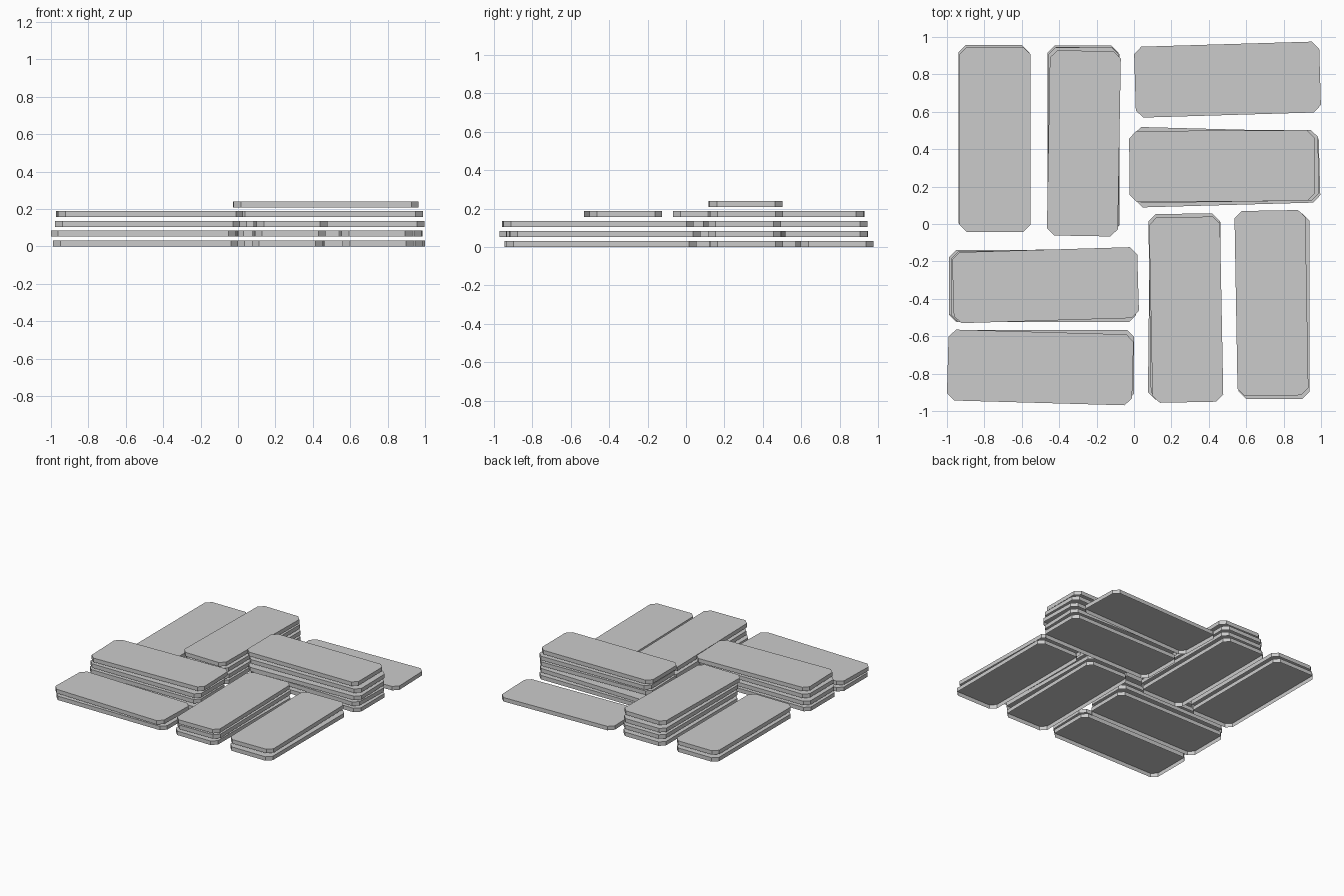
import bpy, bmesh
from math import radians
from mathutils import Matrix

if "Cube" in bpy.data.objects:
    bpy.data.objects.remove(bpy.data.objects["Cube"])

LENGTH, WIDTH, THICK, CUT, PITCH = 0.990, 0.379, 0.032, 0.039, 0.052


def plank(name, x, y, z, angle):
    """Board with four clipped corners: a top and side walls, open underneath."""
    a, b = LENGTH / 2, WIDTH / 2
    outline = [(a, b - CUT), (a - CUT, b), (CUT - a, b), (-a, b - CUT),
               (-a, CUT - b), (CUT - a, -b), (a - CUT, -b), (a, CUT - b)]
    bm = bmesh.new()
    low = [bm.verts.new((px, py, 0)) for px, py in outline]
    high = [bm.verts.new((px, py, THICK)) for px, py in outline]
    bm.faces.new(high)
    for i in range(len(outline)):
        j = (i + 1) % len(outline)
        bm.faces.new((low[i], low[j], high[j], high[i]))
    mesh = bpy.data.meshes.new(name)
    bm.to_mesh(mesh)
    bm.free()
    obj = bpy.data.objects.new(name, mesh)
    obj.matrix_world = Matrix.Translation((x, y, z)) @ Matrix.Rotation(radians(angle), 4, 'Z')
    bpy.context.collection.objects.link(obj)


# Stacks from the bottom up: centre x, centre y, small turn in degrees
stacks = {
    "back_left_outer": (90, [(-0.749, 0.461, 0), (-0.743, 0.452, 0)]),
    "back_left_inner": (90, [(-0.273, 0.460, 0), (-0.266, 0.450, 0),
                             (-0.270, 0.448, 0), (-0.268, 0.431, -1)]),
    "back_right_outer": (0, [(0.500, 0.772, 1.7)]),
    "back_right_inner": (0, [(0.490, 0.312, 0.2), (0.489, 0.317, -1.5),
                             (0.497, 0.291, 1.6), (0.491, 0.308, 0.8),
                             (0.470, 0.310, 0.3)]),
    "front_right_inner": (90, [(0.269, -0.446, -0.6), (0.273, -0.440, 0.8),
                               (0.279, -0.458, 1.1)]),
    "front_right_outer": (90, [(0.749, -0.440, 0), (0.735, -0.423, 1)]),
    "front_left_inner": (0, [(-0.494, -0.335, 0), (-0.494, -0.327, 0.3),
                             (-0.483, -0.335, 0), (-0.473, -0.327, 1.7)]),
    "front_left_outer": (0, [(-0.494, -0.755, 0), (-0.501, -0.767, -1.6)]),
}
for name, (heading, layers) in stacks.items():
    for i, (x, y, turn) in enumerate(layers):
        plank(f"{name}_plank_{i + 1}", x, y, i * PITCH, heading + turn)
